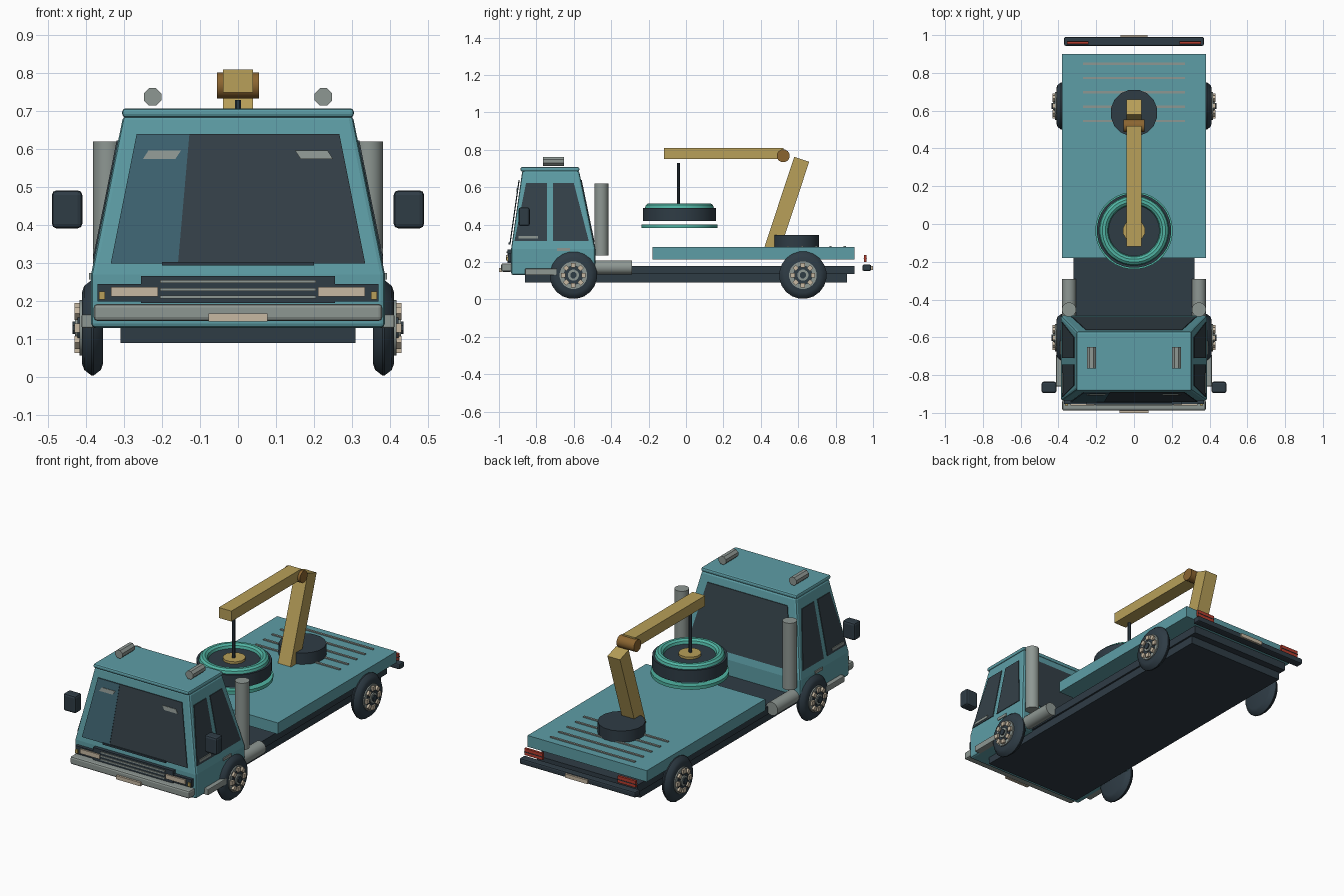
import bpy, bmesh, math
from mathutils import Vector, Matrix

old = bpy.data.objects.get("Cube")
if old:
    bpy.data.objects.remove(old, do_unlink=True)


def material(name, *rgb):
    m = bpy.data.materials.new(name)
    m.use_nodes = True
    m.diffuse_color = (*rgb, 1)
    m.node_tree.nodes["Principled BSDF"].inputs["Base Color"].default_value = (*rgb, 1)
    return m


TEAL = material("teal paint", .11, .34, .38)
DARK = material("dark rubber", .028, .045, .06)
GLASS = material("dark glass", .034, .052, .064)
GLINT = material("glass reflection", .048, .125, .165)
GOLD = material("crane yellow", .48, .35, .1)
BROWN = material("joint brown", .26, .13, .03)
GREY = material("grey metal", .27, .31, .29)
CREAM = material("cream lamp", .57, .48, .36)
MINT = material("mint rim", .08, .45, .36)
RED = material("tail light red", .45, .045, .026)


def finish(name, bm, mat, bevel=0, smooth=False):
    bmesh.ops.recalc_face_normals(bm, faces=bm.faces)
    me = bpy.data.meshes.new(name)
    bm.to_mesh(me)
    bm.free()
    me.materials.append(mat)
    ob = bpy.data.objects.new(name, me)
    bpy.context.collection.objects.link(ob)
    if smooth:
        me.polygons.foreach_set("use_smooth", [True] * len(me.polygons))
        me.set_sharp_from_angle(angle=math.radians(35))
    if bevel:
        mod = ob.modifiers.new("bevel", "BEVEL")
        mod.width, mod.segments = bevel, 2
    return ob


def box(name, mat, x, y, z, bevel=0):
    """Box from three (low, high) ranges."""
    bm = bmesh.new()
    bmesh.ops.create_cube(bm, size=1)
    for v in bm.verts:
        v.co = [r[0] + (c + .5) * (r[1] - r[0]) for c, r in zip(v.co, (x, y, z))]
    return finish(name, bm, mat, bevel)


def loft(name, mat, rings, bevel=0):
    """Join matching rings of points and cap both ends."""
    bm = bmesh.new()
    loops = [[bm.verts.new(p) for p in ring] for ring in rings]
    n = len(loops[0])
    for a, b in zip(loops, loops[1:]):
        for i in range(n):
            j = (i + 1) % n
            bm.faces.new((a[i], a[j], b[j], b[i]))
    bm.faces.new(loops[0])
    bm.faces.new(loops[-1])
    return finish(name, bm, mat, bevel)


def plate(name, mat, pts, offset):
    """Thin panel: the points plus a copy shifted by the offset."""
    pts = [Vector(p) for p in pts]
    return loft(name, mat, [pts, [p + Vector(offset) for p in pts]])


def lathe(name, mat, profile, centre, axis="Z", seg=24, closed=False):
    """Revolve (radius, height) points about an axis through the centre."""
    turn = {"Z": Matrix(), "X": Matrix.Rotation(math.pi / 2, 4, "Y"),
            "Y": Matrix.Rotation(-math.pi / 2, 4, "X")}[axis]
    bm = bmesh.new()
    rings = []
    for r, h in profile:
        rings.append([bm.verts.new(turn @ Vector((r * math.cos(t), r * math.sin(t), h)))
                      for t in (math.tau * (i + .5) / seg for i in range(seg))])
    pairs = list(zip(rings, rings[1:])) + ([(rings[-1], rings[0])] if closed else [])
    for a, b in pairs:
        for i in range(seg):
            j = (i + 1) % seg
            bm.faces.new((a[i], a[j], b[j], b[i]))
    if not closed:
        bm.faces.new(rings[0])
        bm.faces.new(rings[-1])
    ob = finish(name, bm, mat, smooth=seg > 8)
    ob.location = centre
    return ob


def cylinder(name, mat, r, length, centre, axis="Z", seg=20):
    return lathe(name, mat, [(r, -length / 2), (r, length / 2)], centre, axis, seg)


# Slopes of the cab walls at a given height
def rise(z):
    return max(0, (z - .27) / .42)


def side(z):
    return .387 - .085 * rise(z)


def front(z):
    return -.935 + .06 * rise(z)


def back(z):
    return -.485 - .087 * rise(z)


# Chassis and load bed
box("chassis_lower", DARK, (-.31, .31), (-.86, .86), (.09, .135))
box("chassis_upper", DARK, (-.32, .32), (-.86, .9), (.135, .18))
box("load_bed", TEAL, (-.38, .38), (-.18, .9), (.215, .28))
for i in range(5):
    y = .545 + i * .076
    box("bed_slat", GREY, (-.27, .27), (y - .006, y + .006), (.279, .286))

# Cab shell and roof
loft("cab_shell", TEAL, [[(-side(z), front(z), z), (side(z), front(z), z),
                          (side(z), back(z), z), (-side(z), back(z), z)]
                         for z in (.13, .27, .69)], .012)
box("cab_roof", TEAL, (-.305, .305), (-.885, -.57), (.684, .708), .009)


# Windscreen, reflection and rear window
def pane_y(x, z, wall, gap):
    return (x, wall(z) + gap, z)


plate("windscreen", GLASS, [pane_y(x, z, front, -.007) for x, z in
      ((-.335, .3), (.335, .3), (.267, .64), (-.267, .64))], (0, -.004, 0))
plate("windscreen_reflection", GLINT, [pane_y(x, z, front, -.01) for x, z in
      ((-.335, .3), (-.158, .3), (-.128, .64), (-.267, .64))], (0, -.003, 0))
plate("rear_window", GLASS, [pane_y(x, z, back, -.001) for x, z in
      ((-.33, .31), (.33, .31), (.255, .64), (-.255, .64))], (0, .005, 0))
box("wiper", DARK, (-.2, .2), (-.948, -.938), (.294, .304))

# Paired cab details
for s in (-1, 1):
    for name, pts in (("front_side_window", ((-.917, .313), (-.743, .313), (-.743, .623), (-.855, .623))),
                      ("rear_side_window", ((-.71, .313), (-.52, .313), (-.6, .623), (-.71, .623)))):
        plate(name, GLASS, [(s * (side(z) - .001), y, z) for y, z in pts], (s * .005, 0, 0))
    plate("sun_visor", GREY, [pane_y(s * x, z, front, -.013) for x, z in
          ((.15, .597), (.236, .597), (.25, .575), (.165, .575))], (0, -.003, 0))

    def pair(name, mat, x, y, z, bevel=0):
        box(name, mat, sorted((s * x[0], s * x[1])), y, z, bevel)

    pair("window_handle", GREY, (.36, .382), (-.895, -.79), (.325, .34))
    pair("door_handle", GREY, (.375, .392), (-.69, -.62), (.258, .274))
    pair("mirror", DARK, (.41, .49), (-.895, -.835), (.392, .492), .012)
    pair("side_step", GREY, (.37, .412), (-.86, -.69), (.13, .165), .004)
    pair("headlight_housing", DARK, (.2, .37), (-.953, -.93), (.2, .245))
    pair("headlight", CREAM, (.21, .335), (-.962, -.94), (.212, .238))
    pair("indicator", GOLD, (.35, .366), (-.96, -.94), (.205, .226))
    pair("tail_light", RED, (.24, .355), (.952, .966), (.2, .238))
    pair("tail_light_divider", DARK, (.24, .355), (.95, .968), (.216, .22))
    cylinder("roof_lamp", GREY, .025, .113, (s * .225, -.708, .738), "Y", 8)
    cylinder("exhaust_stack", GREY, .038, .385, (s * .344, -.453, .428))
    cylinder("exhaust_tank", GREY, .038, .2, (s * .344, -.39, .172), "Y")

# Grille, bumpers and plates
box("grille", DARK, (-.255, .255), (-.955, -.93), (.195, .266))
for z in (.211, .231, .252):
    box("grille_bar", GREY, (-.205, .205), (-.96, -.95), (z - .004, z + .004))
box("front_bumper", GREY, (-.38, .38), (-.988, -.93), (.148, .193), .01)
box("front_plate", CREAM, (-.078, .078), (-1, -.985), (.147, .168))
box("rear_bumper", DARK, (-.37, .37), (.943, .99), (.153, .186), .008)
box("rear_plate", CREAM, (-.072, .072), (.987, 1), (.158, .18))

# Road wheels
for s in (-1, 1):
    for y in (-.602, .625):
        c = Vector((s * .383, y, .13))
        lathe("tyre", DARK, [(.095, -.028), (.112, -.022), (.127, -.003), (.127, .003),
                             (.112, .022), (.095, .028)], c, "X", 20)
        cylinder("wheel_rim", GREY, .074, .03, c + Vector((s * .02, 0, 0)), "X")
        cylinder("wheel_recess", DARK, .052, .006, c + Vector((s * .036, 0, 0)), "X")
        cylinder("hub_ring", GREY, .03, .012, c + Vector((s * .04, 0, 0)), "X", 12)
        cylinder("hub_cap", DARK, .018, .014, c + Vector((s * .046, 0, 0)), "X", 8)
        for k in range(8):
            lug = box("rim_lug", CREAM, (-.008, .008), (-.012, .012), (.042, .066))
            lug.location = c + Vector((s * .04, 0, 0))
            lug.rotation_euler.x = math.tau * k / 8

# Crane: turntable, leaning post, joint, boom and cable
cylinder("turntable", DARK, .125, .065, (0, .588, .313), seg=16)
post = box("crane_post", GOLD, (-.04, .04), (-.042, .042), (0, .505))
post.location = (0, .46, .27)
post.rotation_euler.x = -.32
cylinder("boom_joint", BROWN, .035, .11, (0, .52, .768), "X", 12)
box("crane_boom", GOLD, (-.04, .04), (-.118, .52), (.75, .81))
cylinder("cable", DARK, .009, .25, (0, -.04, .605), seg=8)

# Hanging wheel load
HANG = (0, -.035, .455)
cylinder("load_tyre", DARK, .197, .07, HANG, seg=32)
tube = [(.16 + .025 * math.cos(t), .035 + .025 * math.sin(t))
        for t in (math.tau * k / 10 for k in range(10))]
lathe("load_top_ring", MINT, tube, HANG, seg=32, closed=True)
lathe("load_lower_ring", MINT, [(.165, -.072), (.205, -.072), (.205, -.053), (.165, -.053)],
      HANG, seg=32, closed=True)
cylinder("load_hub", GOLD, .06, .02, (0, -.035, .493), seg=12)
